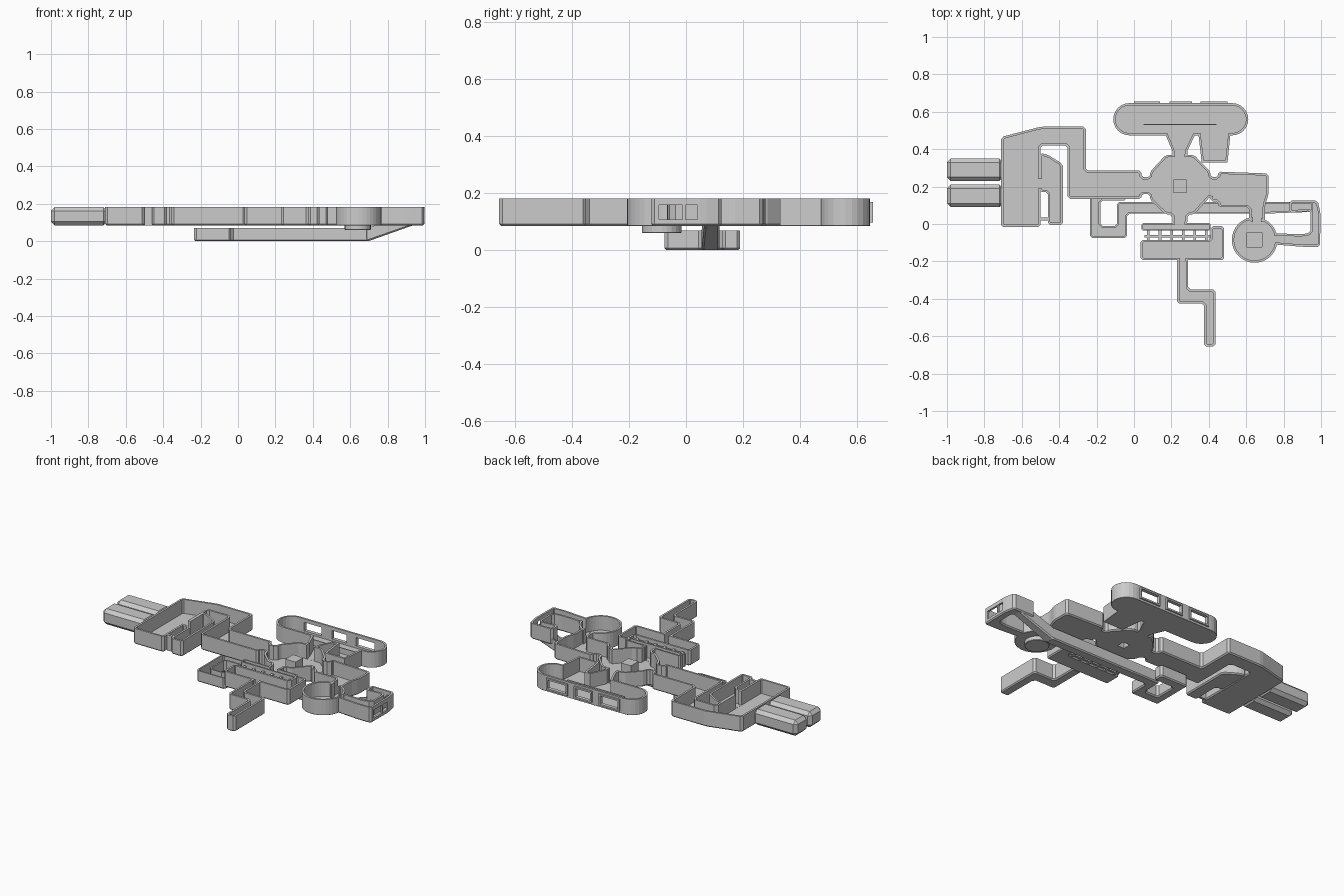
import bpy, math
from mathutils import Vector

if "Cube" in bpy.data.objects:
    bpy.data.objects.remove(bpy.data.objects["Cube"])

Z0, Z1 = 0.085, 0.182


def offset(pts, t):
    """Move a closed outline inward by t with mitred corners."""
    out = []
    for i, p in enumerate(pts):
        a = (p - pts[i - 1]).normalized()
        b = (pts[(i + 1) % len(pts)] - p).normalized()
        n1, n2 = Vector((-a.y, a.x)), Vector((-b.y, b.x))
        out.append(p + (n1 + n2) * (t / max(0.3, 1 + n1.dot(n2))))
    return out


def chamfer(pts, c):
    """Cut every corner of an outline."""
    out = []
    for i, p in enumerate(pts):
        for q in (pts[i - 1], pts[(i + 1) % len(pts)]):
            d = q - p
            out.append(p + d.normalized() * min(c, d.length * 0.35))
    return out


def mesh_object(name, verts, faces):
    me = bpy.data.meshes.new(name)
    me.from_pydata(verts, [], faces)
    me.update()
    ob = bpy.data.objects.new(name, me)
    bpy.context.collection.objects.link(ob)
    return ob


def room(name, pts, z0=Z0, z1=Z1, wall=0.012, corner=0.012, foot=0.007, floor=0.01):
    """Open-topped tray: floor with walls following the outline."""
    pts = [Vector(p) for p in pts]
    n = len(pts)
    if sum(pts[i - 1].cross(pts[i]) for i in range(n)) < 0:
        pts.reverse()
    if corner:
        pts = chamfer(pts, corner)
    n = len(pts)
    inner = offset(pts, wall)
    rings = [(offset(pts, foot), z0), (pts, z0 + foot), (pts, z1),
             (inner, z1), (inner, z0 + floor)]
    verts = [(p.x, p.y, z) for ring, z in rings for p in ring]
    faces = [tuple(reversed(range(n))), tuple(range(4 * n, 5 * n))]
    for r in range(4):
        for i in range(n):
            j = (i + 1) % n
            faces.append((r * n + i, r * n + j, (r + 1) * n + j, (r + 1) * n + i))
    return mesh_object(name, verts, faces)


def box(name, x0, x1, y0, y1, z0=Z0, z1=Z1, bevel=0):
    v = [(x, y, z) for z in (z0, z1) for x, y in ((x0, y0), (x1, y0), (x1, y1), (x0, y1))]
    f = [(3, 2, 1, 0), (4, 5, 6, 7), (0, 1, 5, 4), (1, 2, 6, 5), (2, 3, 7, 6), (3, 0, 4, 7)]
    ob = mesh_object(name, v, f)
    if bevel:
        m = ob.modifiers.new("bevel", 'BEVEL')
        m.width, m.segments = bevel, 1
    return ob


def cut(targets, cutter):
    """Subtract a helper from each target, then remove it."""
    cutter.hide_render = True
    for ob in targets:
        m = ob.modifiers.new("cut", 'BOOLEAN')
        m.operation, m.solver, m.object = 'DIFFERENCE', 'EXACT', cutter
        bpy.context.view_layer.objects.active = ob
        bpy.ops.object.modifier_apply(modifier=m.name)
    bpy.data.objects.remove(cutter)


def door(targets, x0, x1, y0, y1):
    cut(targets, box("door_cutter", x0, x1, y0, y1, Z0 + 0.0105, 0.3))


def arc(cx, cy, r, a0, a1, n):
    return [(cx + r * math.cos(math.radians(a0 + (a1 - a0) * i / n)),
             cy + r * math.sin(math.radians(a0 + (a1 - a0) * i / n))) for i in range(n + 1)]


# Main deck: west hall, corridor, octagonal hub and east corridor
deck = room("main_deck", [
    (-.71, .465), (-.50, .52), (-.257, .52), (-.257, .285), (.04, .285), (.04, .25),
    (.085, .25), (.085, .278), (.17, .37), (.32, .37), (.41, .278), (.41, .25),
    (.45, .25), (.45, .28), (.72, .27), (.72, .16), (.70, .10), (.70, .01),
    (.615, .01), (.615, .09), (.45, .09), (.45, .12), (.41, .12), (.41, .15),
    (.32, .05), (.285, .05), (.285, -.002), (.205, -.002), (.205, .05), (.17, .05),
    (.085, .13), (.085, .16), (.04, .16), (.04, .135), (-.355, .135), (-.355, .42),
    (-.50, .42), (-.50, -.016), (-.71, -.016)])

# Hub pillar, hollow from below
pillar = box("hub_pillar", .21, .28, .165, .238, Z0, .165)
cut([deck, pillar], box("pillar_cutter", .222, .268, .177, .226, .05, .155))

# Side room of the west hall
side = room("west_side_room", [
    (-.505, .38), (-.46, .37), (-.38, .32), (-.38, -.005), (-.46, -.005), (-.46, .035),
    (-.505, .035), (-.505, 0.0), (-.512, 0.0), (-.512, .38)][:4] + [
    (-.46, -.005), (-.46, .17), (-.505, .17)])
door([deck, side], -.53, -.48, .19, .24)
box("side_room_foot", -.50, -.455, .02, .035, Z0, Z1)

# Engine prongs
for k, (y0, y1) in enumerate(((.23, .35), (.09, .21))):
    box(f"engine_prong_{k}", -1.0, -.70, y0, y1, bevel=.02)

# North capsule hall with neck and side booth
hall = room("north_hall", arc(-.025, .56, .086, 90, 270, 12) + [
    (.17, .474), (.205, .39), (.205, .362), (.285, .362), (.285, .39), (.325, .474),
    (.345, .474), (.362, .33), (.50, .33), (.515, .474)]
    + arc(.525, .56, .086, -90, 90, 12), corner=0, foot=0.001)
door([deck, hall], .22, .27, .34, .40)
box("booth_partition_low", .05, .44, .528, .534, Z0, .13)
for k, (x0, x1) in enumerate(((0, .14), (.19, .31), (.355, .50))):
    frame = box(f"window_frame_{k}", x0, x1, .636, .656, .098, .17)
    cut([frame, hall], box("window_cutter", x0 + .01, x1 - .01, .60, .70, .108, .16))

# Round east chamber with sunken pit
chamber = room("round_chamber", arc(.645, -.085, .122, 0, 360, 36)[:-1], corner=0, foot=0.002)
cut([chamber], box("pit_cutter", .605, .685, -.125, -.045, .06, .13))
pit = room("chamber_pit", arc(.64, -.085, .07, 0, 360, 24)[:-1], .06, .096,
           corner=0, foot=.003, floor=.006)
door([deck, chamber], .635, .68, -.01, .06)

# Hooked east room with a window
east = room("east_room", [
    (.755, -.11), (.755, -.05), (.90, -.055), (.945, -.045), (.945, .07), (.83, .06),
    (.83, .125), (.982, .125), (.997, .06), (.995, -.122), (.90, -.122)])
door([chamber, east], .735, .785, -.10, -.065)
cut([east], box("window_cutter", .97, 1.1, -.095, .04, .108, .158))
box("window_post", .984, .994, -.012, -.002, .105, .16)

# South rooms: narrow gallery, bars, main room
gallery = room("south_gallery", [(.04, .005), (.41, .005), (.41, -.035), (.04, -.035)],
               wall=.008, corner=.008)
lounge = room("south_room", [(.035, -.085), (.41, -.085), (.41, -.012), (.482, -.012),
                             (.482, -.193), (.035, -.193)])
door([deck, gallery], .22, .27, -.02, .02)
box("gallery_rail", .055, .41, -.072, -.06, Z0, .165)
for i in range(6):
    x = .07 + i * .062
    box(f"gallery_bar_{i}", x, x + .014, -.09, -.03, Z0, .165)

# Stepped south passage
passage = room("south_passage", [
    (.23, -.185), (.23, -.425), (.375, -.425), (.375, -.655), (.435, -.655),
    (.435, -.35), (.29, -.35), (.29, -.185)])
door([lounge, passage], .245, .275, -.21, -.17)

# Lower level passage with loop, and ramp up to the east room
room("lower_passage", [
    (-.04, .19), (-.235, .19), (-.235, -.075), (-.037, -.075), (-.037, .055), (.70, .055),
    (.70, .118), (-.09, .118), (-.09, -.01), (-.18, -.01), (-.18, .126), (-.04, .126)],
    0, .07, wall=.009)
ramp = room("ramp", [(.69, .055), (.955, .065), (.955, .118), (.69, .118)],
            0, .07, wall=.009, corner=0)
for v in ramp.data.vertices:
    v.co.z += max(0, v.co.x - .70) * .36
